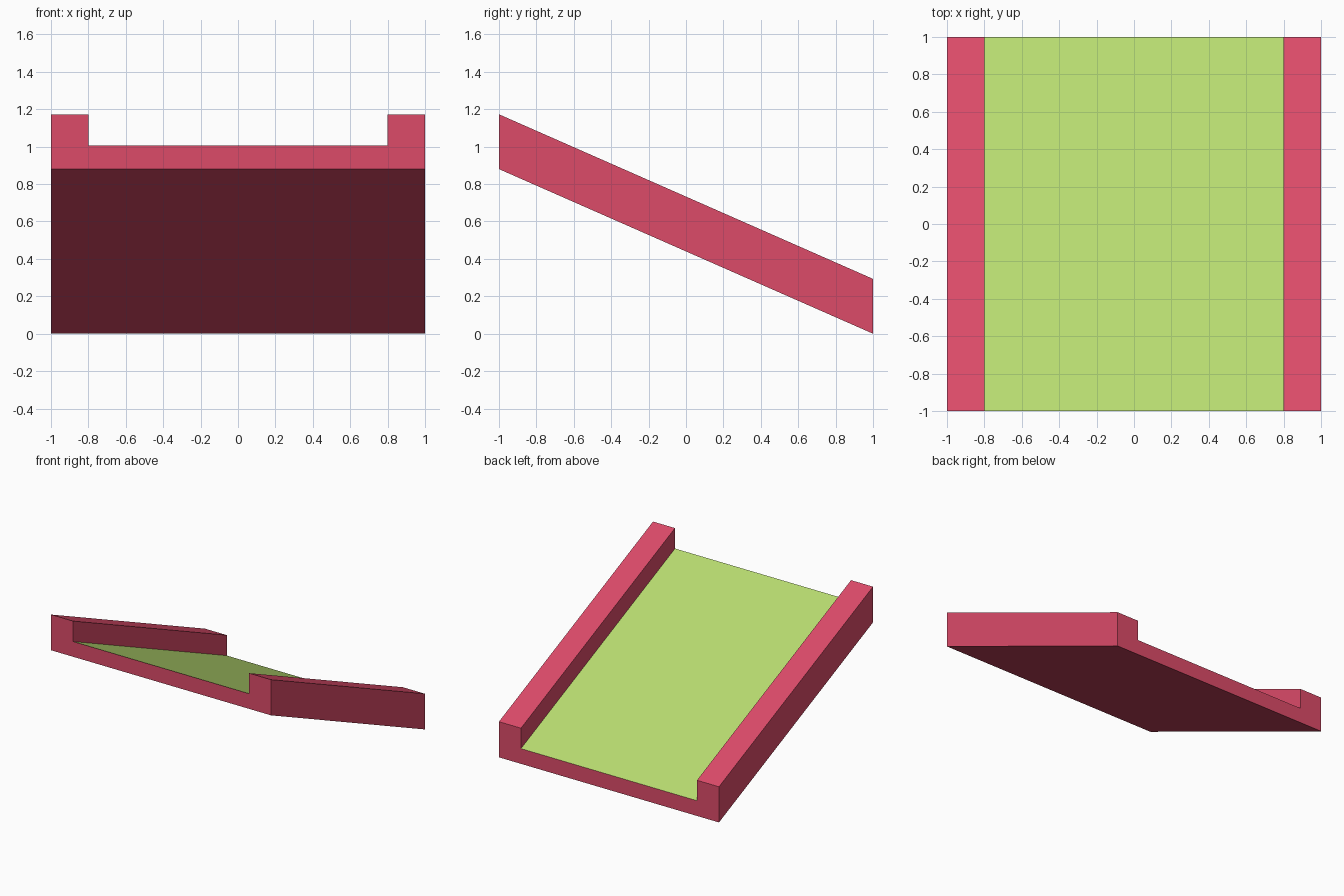
import bpy, bmesh

if "Cube" in bpy.data.objects:
    bpy.data.objects.remove(bpy.data.objects["Cube"])

def material(name, rgb):
    m = bpy.data.materials.new(name)
    m.diffuse_color = (*rgb, 1)
    m.use_nodes = True
    m.node_tree.nodes["Principled BSDF"].inputs["Base Color"].default_value = m.diffuse_color
    return m

pink = material("pink", (0.716, 0.070, 0.141))
green = material("light green", (0.479, 0.716, 0.162))

# Channel cross-section (x, z), swept along y while dropping to the ground
DROP, FLOOR, RAIL = 0.88, 0.125, 0.293
profile = [(-1, 0), (1, 0), (1, RAIL), (0.8, RAIL), (0.8, FLOOR),
           (-0.8, FLOOR), (-0.8, RAIL), (-1, RAIL)]

bm = bmesh.new()
section = bm.faces.new([bm.verts.new((x, -1, z + DROP)) for x, z in profile])
swept = bmesh.ops.extrude_face_region(bm, geom=[section], use_keep_orig=True)["geom"]
bmesh.ops.translate(bm, vec=(0, 2, -DROP),
                    verts=[v for v in swept if isinstance(v, bmesh.types.BMVert)])
bmesh.ops.recalc_face_normals(bm, faces=bm.faces)

# Green sliding surface: the upward face between the rails
for f in bm.faces:
    if f.normal.z > 0.5 and abs(f.calc_center_median().x) < 0.1:
        f.material_index = 1

mesh = bpy.data.meshes.new("ramp")
bm.to_mesh(mesh)
bm.free()
mesh.materials.append(pink)
mesh.materials.append(green)
bpy.context.collection.objects.link(bpy.data.objects.new("ramp", mesh))
